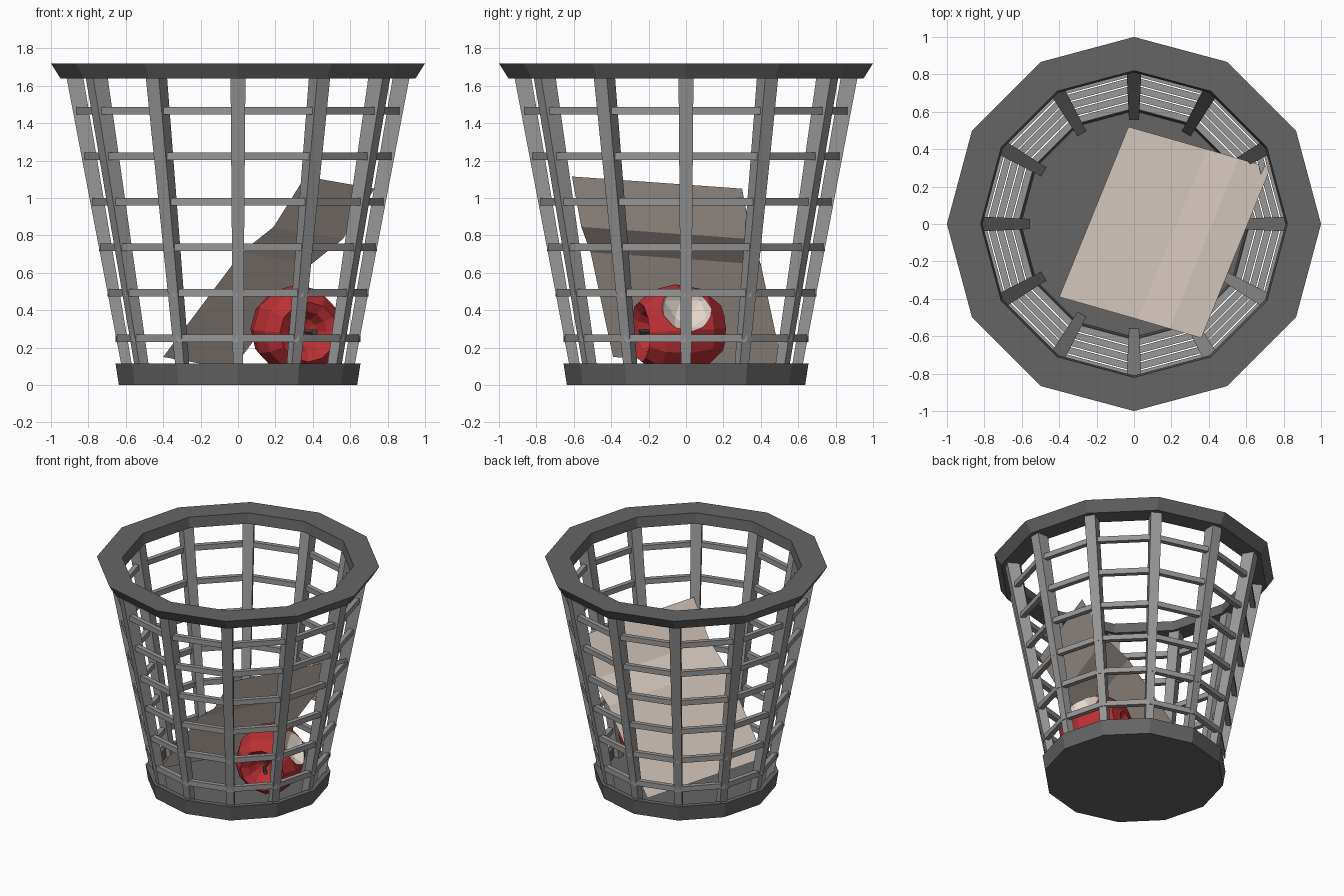
import bpy, bmesh, math
from mathutils import Vector, Matrix

if "Cube" in bpy.data.objects:
    bpy.data.objects.remove(bpy.data.objects["Cube"])

def mat(name, c):
    m = bpy.data.materials.new(name)
    m.diffuse_color = (*c, 1)
    m.use_nodes = True
    m.node_tree.nodes["Principled BSDF"].inputs["Base Color"].default_value = m.diffuse_color
    return m

DARK = mat("dark grey", (0.13, 0.13, 0.13))
GREY = mat("mid grey", (0.31, 0.31, 0.31))
PAPER = mat("paper beige", (0.65, 0.56, 0.50))
RED = mat("apple red", (0.50, 0.03, 0.035))
FLESH = mat("apple flesh", (0.78, 0.68, 0.61))
STEM = mat("stem grey", (0.06, 0.06, 0.055))

def make(name, bm, *mats):
    bmesh.ops.recalc_face_normals(bm, faces=bm.faces)
    me = bpy.data.meshes.new(name)
    bm.to_mesh(me)
    bm.free()
    for m in mats:
        me.materials.append(m)
    ob = bpy.data.objects.new(name, me)
    bpy.context.collection.objects.link(ob)
    return ob

def lathe(bm, prof, n=12, closed=False):
    """Revolve (radius, z) points; radius 0 becomes a pole."""
    rings = []
    for r, z in prof:
        if r == 0:
            rings.append([bm.verts.new((0, 0, z))] * n)
        else:
            rings.append([bm.verts.new((r * math.cos(2 * math.pi * i / n),
                                        r * math.sin(2 * math.pi * i / n), z)) for i in range(n)])
    pairs = list(zip(rings, rings[1:])) + ([(rings[-1], rings[0])] if closed else [])
    for a, b in pairs:
        for i in range(n):
            j = (i + 1) % n
            bm.faces.new(list(dict.fromkeys((a[i], a[j], b[j], b[i]))))

# Base tray
bm = bmesh.new()
lathe(bm, [(0, 0), (0.637, 0), (0.655, 0.115), (0.615, 0.115), (0.605, 0.05), (0, 0.05)])
make("base_tray", bm, DARK)

# Top rim
bm = bmesh.new()
lathe(bm, [(0.95, 1.64), (1.0, 1.72), (0.82, 1.72), (0.81, 1.64)], closed=True)
make("top_rim", bm, DARK)

# Horizontal hoops
bm = bmesh.new()
for k in range(6):
    z, r = 0.25 + 0.2435 * k, 0.655 + 0.0438 * k
    lathe(bm, [(r - 0.037, z - 0.02), (r, z - 0.02), (r, z + 0.02), (r - 0.037, z + 0.02)], closed=True)
make("hoops", bm, GREY)

# Tapered upright ribs
bm = bmesh.new()
for k in range(12):
    rot = Matrix.Rotation(k * math.pi / 6, 4, 'Z')
    cube = bmesh.ops.create_cube(bm, size=2)["verts"]
    for v in cube:
        top, out = v.co.z > 0, v.co.x > 0
        r = (0.92 if out else 0.83) if top else (0.612 if out else 0.557)
        w = 0.04 if top else 0.027
        v.co = rot @ Vector((r, w * v.co.y, 1.66 if top else 0.045))
make("ribs", bm, GREY)

# Creased sheet of paper leaning against the wall
bm = bmesh.new()
edge = [(-0.40, -0.39, 0.15), (0.02, -0.51, 0.71), (0.19, -0.56, 0.845), (0.36, -0.61, 1.115)]
a = [bm.verts.new(p) for p in edge]
b = [bm.verts.new(Vector(p) + Vector((0.37, 0.91, -0.065))) for p in edge]
for i in range(3):
    bm.faces.new((a[i], a[i + 1], b[i + 1], b[i]))
make("paper_sheet", bm, PAPER)

# Apple lying on its side
centre = Vector((0.305, -0.02, 0.295))
axis = Vector((0.3, -0.93, -0.05)).normalized()
place = Matrix.Translation(centre) @ axis.to_track_quat('Z', 'Y').to_matrix().to_4x4()
bm = bmesh.new()
lathe(bm, [(0, 0.11), (0.07, 0.15), (0.11, 0.21), (0.16, 0.235), (0.22, 0.16), (0.245, 0.03),
           (0.215, -0.11), (0.14, -0.20), (0.06, -0.215), (0, -0.18)], 12)
bm.transform(place)
apple = make("apple", bm, RED, FLESH)

# Bite cut out of the apple, its faces coloured as flesh
bite = centre + Vector((0.84, 0.15, 0.52)).normalized() * 0.30
bm = bmesh.new()
bmesh.ops.create_icosphere(bm, subdivisions=2, radius=0.17, matrix=Matrix.Translation(bite))
cutter = make("bite_cutter", bm, FLESH)
cutter.hide_render = True
mod = apple.modifiers.new("bite", 'BOOLEAN')
mod.object, mod.operation, mod.solver = cutter, 'DIFFERENCE', 'EXACT'
bpy.context.view_layer.objects.active = apple
bpy.ops.object.modifier_apply(modifier="bite")
bpy.data.objects.remove(cutter)
for p in apple.data.polygons:
    p.material_index = 1 if all((apple.data.vertices[i].co - bite).length < 0.172 for i in p.vertices) else 0

# Bent apple stem
bm = bmesh.new()
lathe(bm, [(0, 0.10), (0.012, 0.10), (0.012, 0.18), (0.018, 0.25), (0, 0.25)], 6)
for v in bm.verts:
    if v.co.z > 0.2:
        v.co.x += 0.03
bm.transform(place)
make("apple_stem", bm, STEM)
